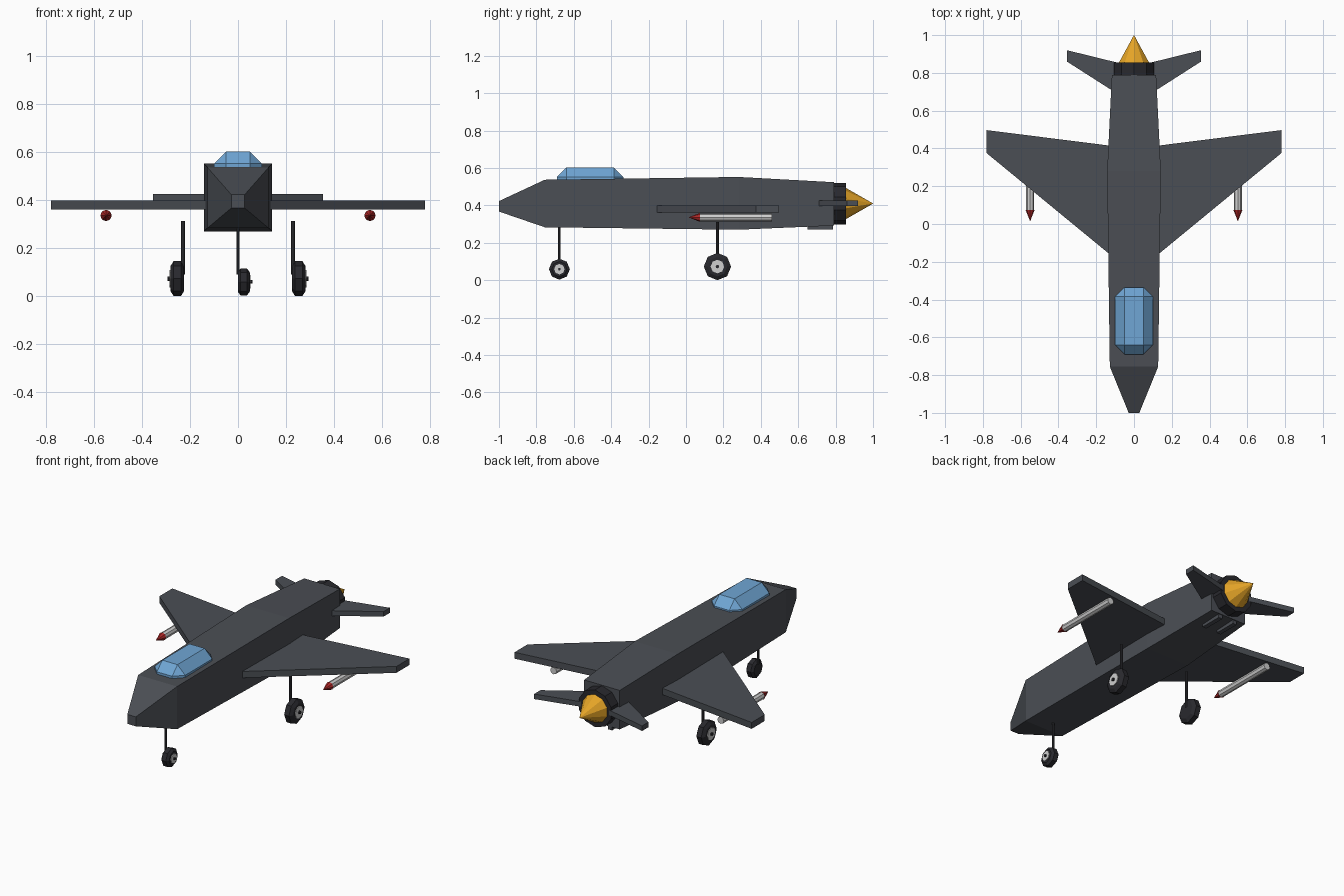
import bpy, bmesh, math
from mathutils import Vector

old = bpy.data.objects.get("Cube")
if old:
    bpy.data.objects.remove(old, do_unlink=True)


def material(name, rgb):
    m = bpy.data.materials.new(name)
    m.use_nodes = True
    m.diffuse_color = (*rgb, 1)
    m.node_tree.nodes["Principled BSDF"].inputs["Base Color"].default_value = (*rgb, 1)
    return m


BODY = material("slate grey", (0.07, 0.077, 0.09))
GLASS = material("canopy blue", (0.16, 0.38, 0.66))
DARK = material("nozzle black", (0.022, 0.022, 0.027))
FLAME = material("flame gold", (0.78, 0.37, 0.02))
PALE = material("pale grey", (0.62, 0.62, 0.62))
RED = material("warhead red", (0.42, 0.02, 0.02))
STRUT = material("strut grey", (0.035, 0.036, 0.042))


def finish(name, bm, mat):
    bmesh.ops.recalc_face_normals(bm, faces=bm.faces)
    mesh = bpy.data.meshes.new(name)
    bm.to_mesh(mesh)
    bm.free()
    mesh.materials.append(mat)
    ob = bpy.data.objects.new(name, mesh)
    bpy.context.collection.objects.link(ob)
    return ob


def loft(name, rings, mat):
    """Skin a closed solid through rings with equal point counts."""
    bm = bmesh.new()
    rows = [[bm.verts.new(p) for p in ring] for ring in rings]
    n = len(rows[0])
    for a, b in zip(rows, rows[1:]):
        for i in range(n):
            j = (i + 1) % n
            bm.faces.new((a[i], a[j], b[j], b[i]))
    bm.faces.new(rows[0])
    bm.faces.new(rows[-1])
    bmesh.ops.remove_doubles(bm, verts=bm.verts, dist=1e-5)
    return finish(name, bm, mat)


def turned(name, axis, centre, profile, sides, mat):
    """Solid of revolution; profile holds (offset along axis, radius)."""
    rings = []
    for offset, radius in profile:
        ring = []
        for k in range(sides):
            t = math.tau * k / sides
            u, v = max(radius, 0.0005) * math.cos(t), max(radius, 0.0005) * math.sin(t)
            local = {"x": (offset, v, u), "y": (v, offset, u), "z": (u, v, offset)}[axis]
            ring.append(Vector(centre) + Vector(local))
        rings.append(ring)
    return loft(name, rings, mat)


def plate(name, outline, low, high, side, mat):
    return loft(name, [[(side * x, y, z) for x, y in outline] for z in (low, high)], mat)


def box(name, low, high, mat, bevel=0):
    bm = bmesh.new()
    bmesh.ops.create_cube(bm, size=1)
    for v in bm.verts:
        v.co = [l + (c + 0.5) * (h - l) for l, h, c in zip(low, high, v.co)]
    if bevel:
        bmesh.ops.bevel(bm, geom=list(bm.edges), offset=bevel, segments=1, affect="EDGES")
    return finish(name, bm, mat)


def wheel(name, x, y, r, half, side):
    # tyre, then hub and axle bolt on the outer face
    turned(name + "_tyre", "x", (x, y, r),
           [(-half, r * 0.72), (-half * 0.55, r), (half * 0.55, r), (half, r * 0.72)], 8, DARK)
    turned(name + "_hub", "x", (x, y, r), [(0, r * 0.5), (side * (half + 0.004), r * 0.5)], 8, PALE)
    turned(name + "_axle", "x", (x, y, r), [(0, r * 0.13), (side * (half + 0.012), r * 0.13)], 8, DARK)


# fuselage: station y, half width, bottom, top
stations = [(-1, 0.028, 0.367, 0.423), (-0.755, 0.128, 0.283, 0.537),
            (0.28, 0.142, 0.27, 0.552), (0.79, 0.117, 0.292, 0.524)]
loft("fuselage", [[(-w, y, a), (w, y, a), (w, y, b), (-w, y, b)] for y, w, a, b in stations], BODY)

# canopy
box("canopy", (-0.1, -0.69, 0.44), (0.1, -0.335, 0.602), GLASS, 0.05)

# engine
turned("engine_nozzle", "y", (0, 0, 0.41), [(0.76, 0.111), (0.855, 0.111)], 10, DARK)
turned("exhaust_flame", "y", (0, 0, 0.41), [(0.84, 0.092), (1.0, 0)], 10, FLAME)

for side, tag in ((1, "left"), (-1, "right")):
    # wings and tailplanes
    plate(tag + "_wing", [(0.05, -0.225), (0.78, 0.375), (0.78, 0.497), (0.05, 0.405)],
          0.361, 0.399, side, BODY)
    plate(tag + "_tailplane", [(0.05, 0.665), (0.355, 0.86), (0.355, 0.92), (0.05, 0.845)],
          0.396, 0.426, side, BODY)
    # missile under the wing
    turned(tag + "_missile_body", "y", (side * 0.55, 0, 0.336), [(0.07, 0.021), (0.46, 0.021)], 8, PALE)
    turned(tag + "_missile_tip", "y", (side * 0.55, 0, 0.336), [(0.015, 0), (0.075, 0.024)], 8, RED)
    # main landing gear
    turned(tag + "_main_strut", "z", (side * 0.229, 0.168, 0), [(0.09, 0.008), (0.312, 0.008)], 8, STRUT)
    wheel(tag + "_main_wheel", side * 0.253, 0.168, 0.073, 0.028, side)
    # belly rail under the tail
    x = side * 0.05
    box(tag + "_belly_rail", (x - 0.013, 0.65, 0.27), (x + 0.013, 0.785, 0.33), BODY)

# nose landing gear
turned("nose_strut", "z", (0, -0.677, 0), [(0.09, 0.007), (0.3, 0.007)], 8, STRUT)
wheel("nose_wheel", 0.024, -0.677, 0.056, 0.025, 1)
for name in ("tyre", "hub", "axle"):
    bpy.data.objects["nose_wheel_" + name].location.z = 0.003
